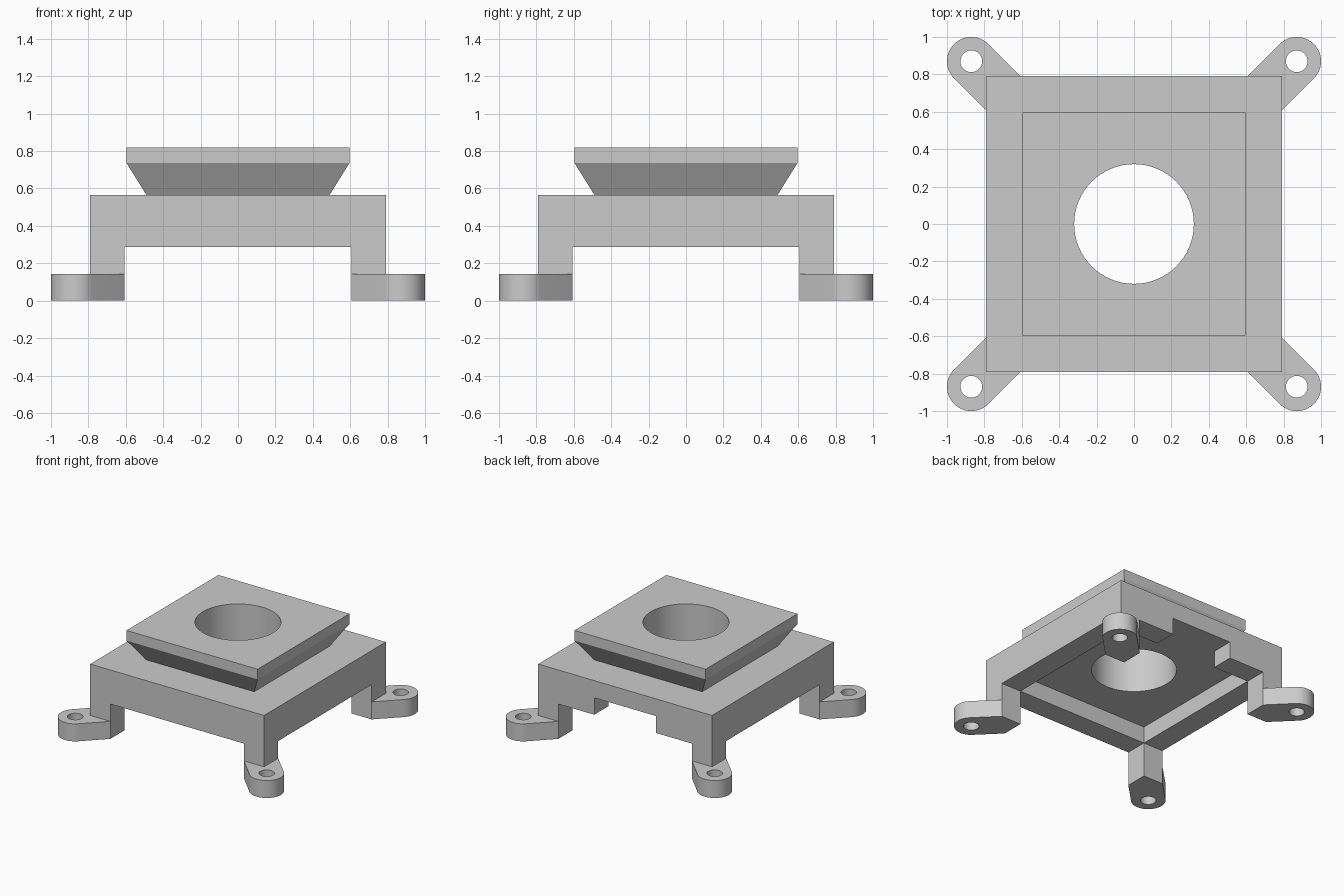
import bpy
import bmesh
from math import cos, sin, pi, radians
from mathutils import Matrix

if "Cube" in bpy.data.objects:
    bpy.data.objects.remove(bpy.data.objects["Cube"], do_unlink=True)

grey = bpy.data.materials.new("plain grey")
grey.use_nodes = True
colour = (0.6, 0.6, 0.6, 1)
grey.diffuse_color = colour
grey.node_tree.nodes["Principled BSDF"].inputs["Base Color"].default_value = colour

HALF = 0.79        # body half width
INNER = 0.607      # pocket and leg inner half width
FOOT_TOP, SKIRT, CEILING, DECK = 0.144, 0.286, 0.425, 0.566
LUG, LUG_R = 0.87, 0.13


def loft(name, sections, turn=0):
    """Closed solid through (outline, z) sections with equal point counts."""
    bm = bmesh.new()
    rings = [[bm.verts.new((x, y, z)) for x, y in pts] for pts, z in sections]
    n = len(rings[0])
    for low, high in zip(rings, rings[1:]):
        for i in range(n):
            j = (i + 1) % n
            bm.faces.new((low[i], low[j], high[j], high[i]))
    bm.faces.new(rings[0][::-1])
    bm.faces.new(rings[-1])
    bm.transform(Matrix.Rotation(turn, 4, "Z"))
    bmesh.ops.recalc_face_normals(bm, faces=bm.faces)
    mesh = bpy.data.meshes.new(name)
    bm.to_mesh(mesh)
    bm.free()
    mesh.materials.append(grey)
    obj = bpy.data.objects.new(name, mesh)
    bpy.context.collection.objects.link(obj)
    return obj


def rect(hx, hy, cy=0):
    return [(-hx, cy - hy), (hx, cy - hy), (hx, cy + hy), (-hx, cy + hy)]


def arc(cx, cy, r, start, end, n):
    return [(cx + r * cos(start + (end - start) * i / n),
             cy + r * sin(start + (end - start) * i / n)) for i in range(n + 1)]


def circle(cx, cy, r, n):
    return arc(cx, cy, r, 0, 2 * pi, n)[:-1]


def prism(name, pts, z0, z1, turn=0):
    return loft(name, [(pts, z0), (pts, z1)], turn)


def cut(obj, cutter):
    mod = obj.modifiers.new("cut", "BOOLEAN")
    mod.operation = "DIFFERENCE"
    mod.solver = "EXACT"
    mod.object = cutter
    bpy.context.view_layer.objects.active = obj
    bpy.ops.object.modifier_apply(modifier=mod.name)
    bpy.data.objects.remove(cutter, do_unlink=True)


def finish(obj):
    bpy.ops.object.select_all(action="DESELECT")
    obj.select_set(True)
    bpy.context.view_layer.objects.active = obj
    bpy.ops.object.shade_smooth_by_angle(angle=radians(30))


# Body with four corner legs, underside pocket and a notch in the back skirt
body = prism("body", rect(HALF, HALF), FOOT_TOP, DECK)
cut(body, prism("side_opening", rect(1, INNER), 0, SKIRT))
cut(body, prism("front_opening", rect(INNER, 1), 0, SKIRT))
cut(body, prism("pocket", rect(INNER, INNER), 0.2, CEILING))
cut(body, prism("back_notch", rect(0.28, 0.25, 0.75), 0.2, CEILING))
cut(body, prism("bore", circle(0, 0, 0.32, 64), 0, 1))
finish(body)

# Flared square top plate
plate = loft("top_plate", [(rect(0.49, 0.49), DECK),
                           (rect(0.596, 0.596), 0.736),
                           (rect(0.596, 0.596), 0.82)])
cut(plate, prism("bore", circle(0, 0, 0.32, 64), 0, 1))
finish(plate)

# Mounting feet with rounded lugs and screw holes
outline = [(INNER, INNER), (HALF, INNER)]
outline += arc(LUG, LUG, LUG_R, -pi / 4, 3 * pi / 4, 24)
outline += [(INNER, HALF)]
for k, corner in enumerate(("back_left", "back_right", "front_right", "front_left")):
    turn = k * pi / 2
    foot = prism(corner + "_foot", outline, 0, FOOT_TOP, turn)
    cut(foot, prism("screw_hole", circle(LUG, LUG, 0.058, 32), -0.1, 0.3, turn))
    finish(foot)
